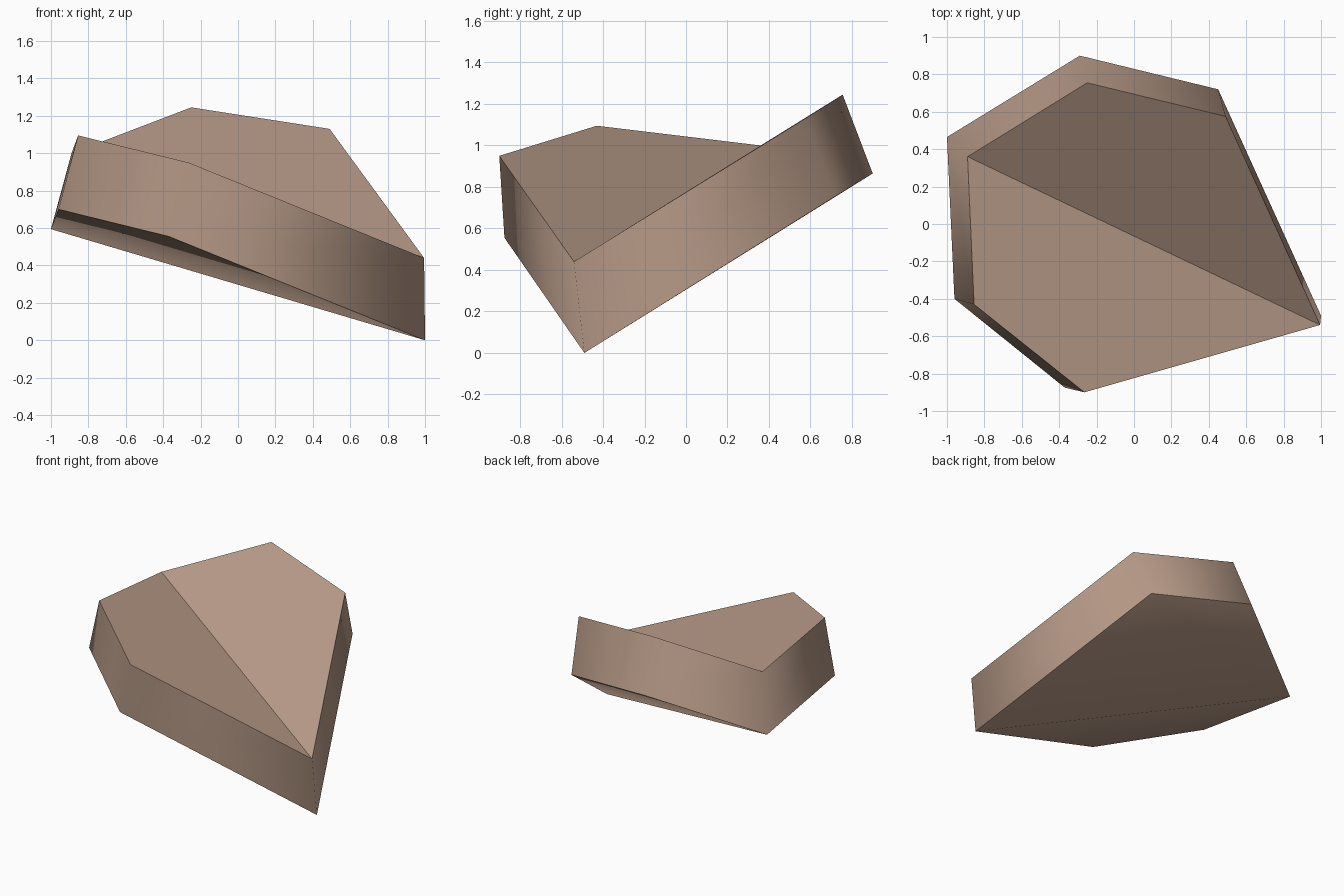
import bpy
import bmesh

cube = bpy.data.objects.get("Cube")
if cube:
    bpy.data.objects.remove(cube, do_unlink=True)

# Single clay-brown colour
clay = bpy.data.materials.new("clay_brown")
clay.use_nodes = True
colour = (0.46, 0.315, 0.237, 1.0)
clay.diffuse_color = colour
bsdf = clay.node_tree.nodes["Principled BSDF"]
bsdf.inputs["Base Color"].default_value = colour
bsdf.inputs["Roughness"].default_value = 0.8

# Outlines run counterclockwise from the low tip; the fold joins points 0 and 3
upper_outline = [(0.995, -0.54, 0.44), (0.49, 0.575, 1.13), (-0.25, 0.755, 1.245),
                 (-0.89, 0.36, 1.0), (-0.855, -0.43, 1.095), (-0.265, -0.9, 0.95)]
lower_outline = [(1.0, -0.49, 0.0), (0.45, 0.72, 0.755), (-0.29, 0.9, 0.865),
                 (-1.0, 0.465, 0.594), (-0.96, -0.4, 0.7), (-0.37, -0.875, 0.555)]
panels = [(0, 1, 2, 3), (0, 3, 4, 5)]

bm = bmesh.new()
upper = [bm.verts.new(p) for p in upper_outline]
lower = [bm.verts.new(p) for p in lower_outline]

# Two folded panels above, and their matching undersides
for panel in panels:
    bm.faces.new([upper[i] for i in panel])
    bm.faces.new([lower[i] for i in reversed(panel)])

# Continuous rim wall
for i in range(len(upper)):
    j = (i + 1) % len(upper)
    bm.faces.new((lower[i], lower[j], upper[j], upper[i]))

# Smooth rim and underside, crisp borders and crisp upper fold
for face in bm.faces:
    face.smooth = True
for ring in (upper, lower):
    for i in range(len(ring)):
        bm.edges.get((ring[i - 1], ring[i])).smooth = False
bm.edges.get((upper[0], upper[3])).smooth = False

mesh = bpy.data.meshes.new("folded_slab")
bm.to_mesh(mesh)
bm.free()
mesh.materials.append(clay)
slab = bpy.data.objects.new("folded_slab", mesh)
bpy.context.collection.objects.link(slab)
